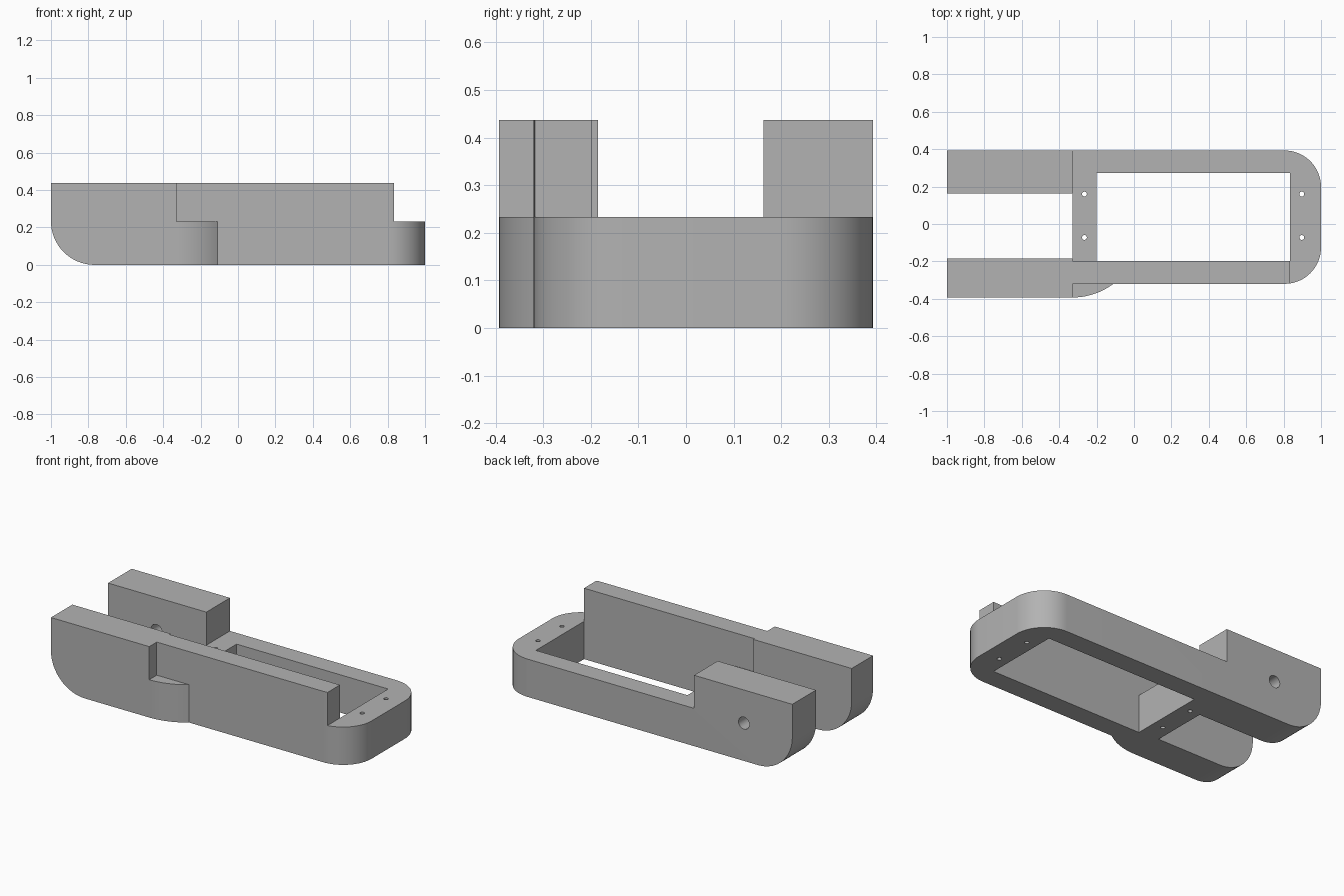
import bpy, bmesh, math

if "Cube" in bpy.data.objects:
    bpy.data.objects.remove(bpy.data.objects["Cube"])

DECK, TOP = 0.233, 0.437     # frame height, full height
STEP_X = -0.33               # where the arms meet the frame
WALL_IN, WALL_OUT = -0.197, -0.32
END_X = 0.833

grey = bpy.data.materials.new("mid grey")
grey.diffuse_color = (0.45, 0.45, 0.45, 1)
grey.use_nodes = True
grey.node_tree.nodes["Principled BSDF"].inputs["Base Color"].default_value = grey.diffuse_color


def arc(cx, cy, r, a0, a1, n=16):
    """Points along a circular arc, angles in degrees."""
    return [(cx + r * math.cos(math.radians(a0 + (a1 - a0) * i / n)),
             cy + r * math.sin(math.radians(a0 + (a1 - a0) * i / n))) for i in range(n + 1)]


def prism(name, pts, lo, hi, axis="z"):
    """Extrude a closed outline along z (x, y points) or along y (x, z points)."""
    place = (lambda p: (p[0], p[1], lo)) if axis == "z" else (lambda p: (p[0], lo, p[1]))
    move = (0, 0, hi - lo) if axis == "z" else (0, hi - lo, 0)
    bm = bmesh.new()
    face = bm.faces.new([bm.verts.new(place(p)) for p in pts])
    out = bmesh.ops.extrude_face_region(bm, geom=[face])
    bmesh.ops.translate(bm, vec=move, verts=[v for v in out["geom"] if isinstance(v, bmesh.types.BMVert)])
    bmesh.ops.recalc_face_normals(bm, faces=bm.faces)
    mesh = bpy.data.meshes.new(name)
    bm.to_mesh(mesh)
    bm.free()
    mesh.materials.append(grey)
    ob = bpy.data.objects.new(name, mesh)
    bpy.context.collection.objects.link(ob)
    return ob


def rect(x0, x1, y0, y1):
    return [(x0, y0), (x1, y0), (x1, y1), (x0, y1)]


def circle(x, y, r, n=24):
    return arc(x, y, r, 0, 360, n)[:-1]


# Body outline: two arms, flared front shoulder, rounded far end
R = 0.195
FLARE_R = 0.368
flare_end = math.degrees(math.asin(0.22 / FLARE_R)) - 90
outline = [(-1, -0.393)]
outline += arc(STEP_X, -0.393 + FLARE_R, FLARE_R, -90, flare_end)
outline += arc(1 - R, WALL_OUT + R, R, -90, 0)
outline += arc(1 - R, 0.393 - R, R, 0, 90)
outline += [(-1, 0.393), (-1, 0.163), (STEP_X, 0.163), (STEP_X, -0.185), (-1, -0.185)]
body = prism("frame_body", outline, 0, TOP)

cutters = []
# Frame opening
cutters.append(prism("opening_cutter", rect(-0.2, END_X, WALL_IN, 0.272), -0.1, 0.6))
# Lowered deck around the tall front wall
cutters.append(prism("deck_cutter", [(END_X, -1), (1.2, -1), (1.2, 1), (STEP_X, 1),
                                     (STEP_X, WALL_IN), (END_X, WALL_IN)], DECK, 0.6))
# Shoulder step in front of the wall
cutters.append(prism("shoulder_cutter", rect(STEP_X, 0.6, -0.6, WALL_OUT), DECK, 0.6))
# Rounded lower tips of both arms
tip = [(-1.1, -0.1), (-1 + DECK, -0.1)] + arc(-1 + DECK, DECK, DECK, 270, 180) + [(-1.1, DECK)]
cutters.append(prism("tip_cutter", tip, -0.6, 0.6, "y"))
# Pivot hole through the rear arm
cutters.append(prism("pivot_cutter", circle(-0.67, DECK, 0.037, 32), 0.0, 0.6, "y"))
# Small screw holes through both cross bars
for x in (-0.265, 0.897):
    for y in (-0.072, 0.16):
        cutters.append(prism("screw_cutter", circle(x, y, 0.013, 16), -0.1, 0.6))

bpy.context.view_layer.objects.active = body
body.select_set(True)
for c in cutters:
    mod = body.modifiers.new(c.name, "BOOLEAN")
    mod.operation, mod.solver, mod.object = "DIFFERENCE", "EXACT", c
    bpy.ops.object.modifier_apply(modifier=mod.name)
    bpy.data.objects.remove(c, do_unlink=True)

bpy.ops.object.select_all(action="DESELECT")
body.select_set(True)
bpy.ops.object.shade_smooth_by_angle(angle=math.radians(30))
